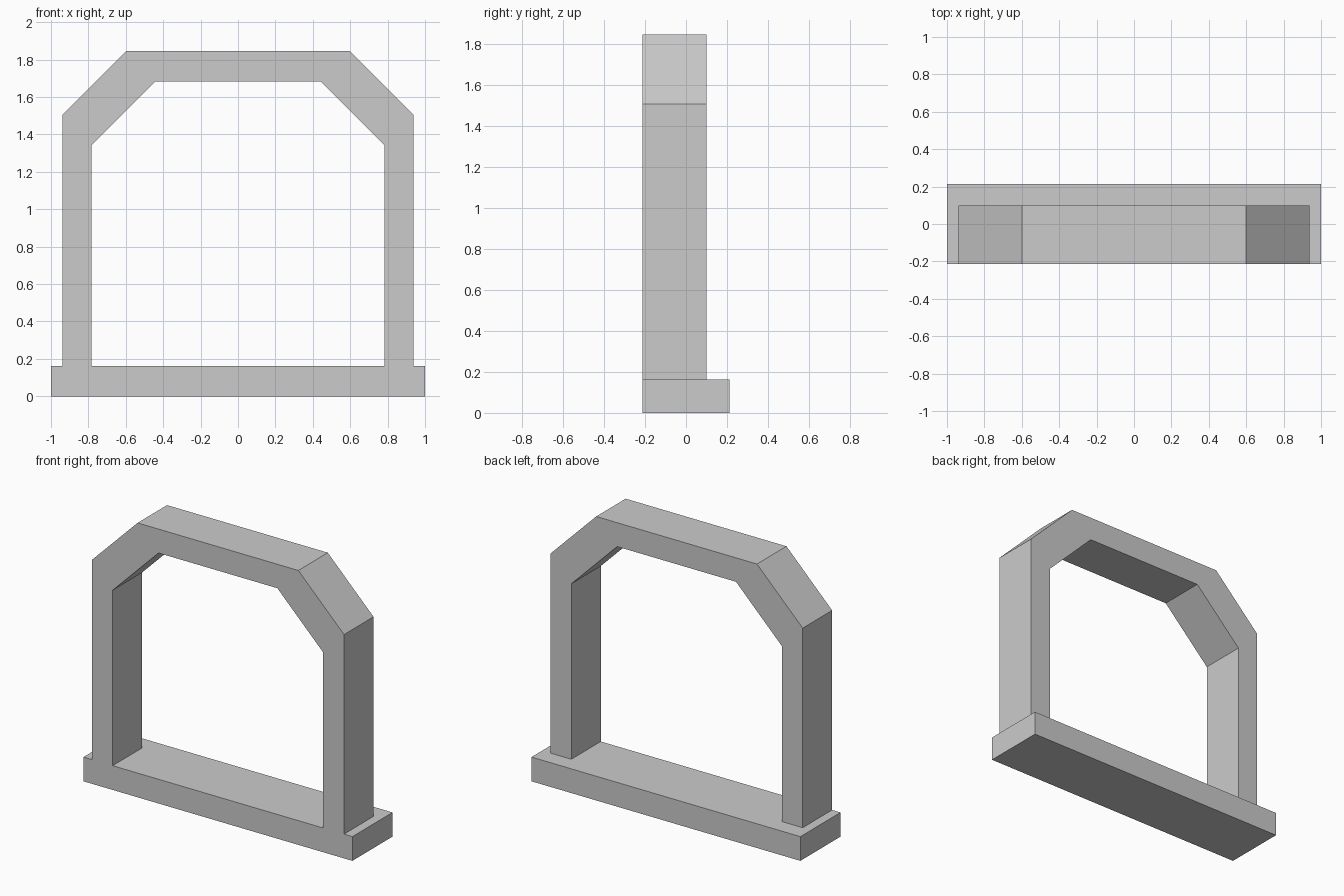
import bpy
import bmesh

cube = bpy.data.objects.get("Cube")
if cube:
    bpy.data.objects.remove(cube, do_unlink=True)

# Single plain grey
GREY = (0.6, 0.6, 0.6, 1.0)
grey = bpy.data.materials.new("plain_grey")
grey.use_nodes = True
grey.diffuse_color = GREY
grey.node_tree.nodes["Principled BSDF"].inputs["Base Color"].default_value = GREY


def extrude_profile(name, profile, front, back):
    """Extrude a closed (x, z) outline from front to back along y."""
    bm = bmesh.new()
    face = bm.faces.new([bm.verts.new((x, front, z)) for x, z in profile])
    result = bmesh.ops.extrude_face_region(bm, geom=[face])
    moved = [v for v in result["geom"] if isinstance(v, bmesh.types.BMVert)]
    bmesh.ops.translate(bm, verts=moved, vec=(0, back - front, 0))
    bmesh.ops.recalc_face_normals(bm, faces=bm.faces)
    mesh = bpy.data.meshes.new(name)
    bm.to_mesh(mesh)
    bm.free()
    mesh.materials.append(grey)
    obj = bpy.data.objects.new(name, mesh)
    bpy.context.collection.objects.link(obj)
    return obj


def mirrored(half):
    """Path from the left foot over the top to the right foot."""
    return half + [(-x, z) for x, z in reversed(half)]


FRONT, BACK = -0.213, 0.213
ARCH_BACK = 0.1
BASE_TOP = 0.163

# Sill slab
extrude_profile("base_sill", mirrored([(1.0, 0.0), (1.0, BASE_TOP)]), FRONT, BACK)

# Chamfered arch frame, flush with the front of the sill
outer = mirrored([(0.938, BASE_TOP), (0.938, 1.505), (0.598, 1.845)])
inner = mirrored([(0.783, BASE_TOP), (0.783, 1.343), (0.442, 1.684)])
extrude_profile("arch_frame", outer + inner[::-1], FRONT, ARCH_BACK)
